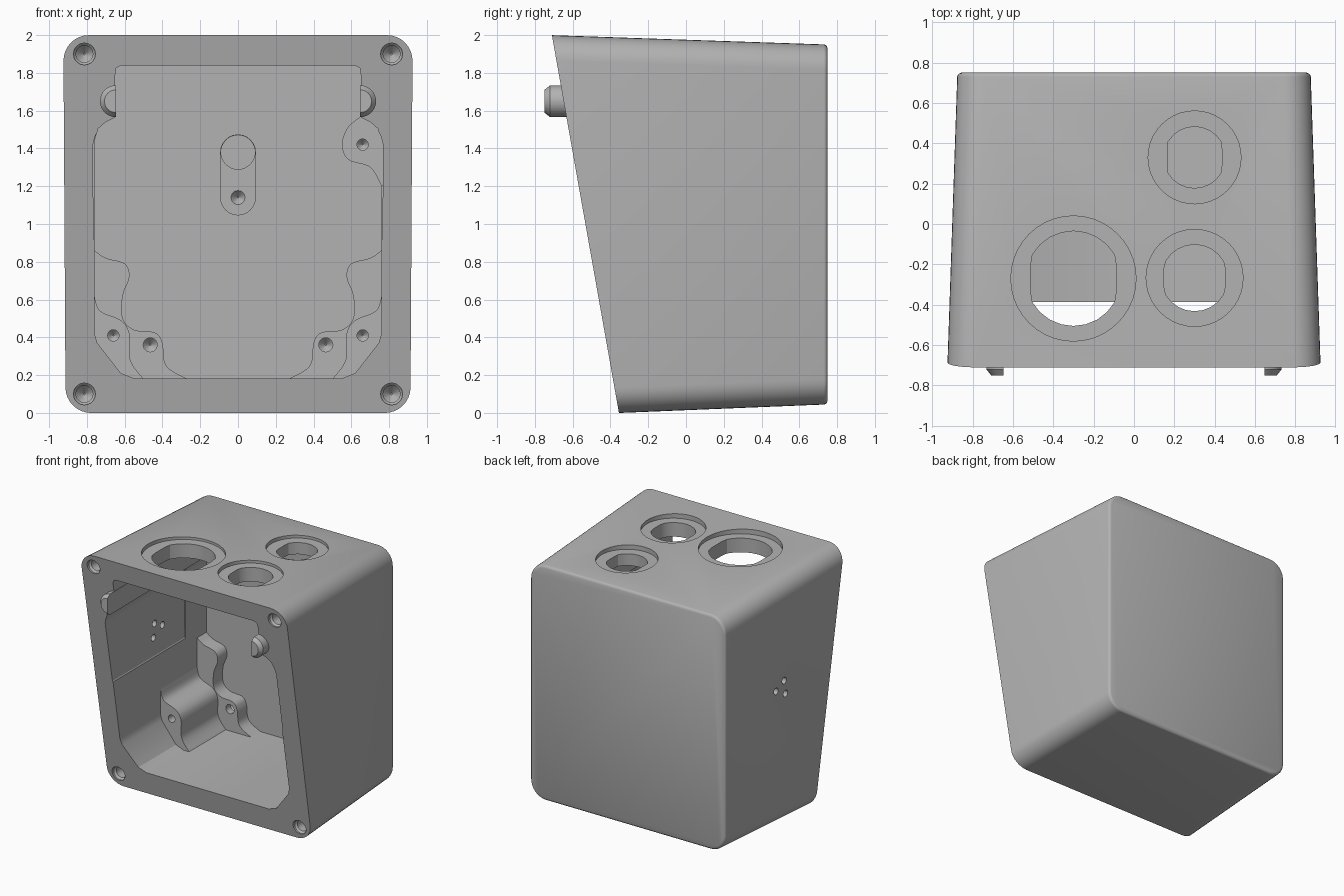
import bpy, bmesh
from math import cos, sin, pi
from mathutils import Vector

old = bpy.data.objects.get("Cube")
if old:
    bpy.data.objects.remove(old, do_unlink=True)

GREY = (0.45, 0.45, 0.45, 1)
mat = bpy.data.materials.new("plain grey")
mat.use_nodes = True
mat.diffuse_color = GREY
mat.node_tree.nodes["Principled BSDF"].inputs["Base Color"].default_value = GREY


def loft(name, loops):
    """Closed solid through loops with equal point counts."""
    bm = bmesh.new()
    rings = [[bm.verts.new(p) for p in loop] for loop in loops]
    n = len(rings[0])
    for a, b in zip(rings, rings[1:]):
        for i in range(n):
            bm.faces.new((a[i], a[(i + 1) % n], b[(i + 1) % n], b[i]))
    bm.faces.new(rings[0])
    bm.faces.new(rings[-1])
    bmesh.ops.recalc_face_normals(bm, faces=bm.faces)
    me = bpy.data.meshes.new(name)
    bm.to_mesh(me)
    bm.free()
    me.materials.append(mat)
    ob = bpy.data.objects.new(name, me)
    bpy.context.collection.objects.link(ob)
    return ob


def place(u, v, a, axis):
    return {"X": (a, u, v), "Y": (u, a, v), "Z": (u, v, a)}[axis]


def prism(name, pts, axis, start, end):
    return loft(name, [[place(u, v, a, axis) for u, v in pts] for a in (start, end)])


def circle(cu, cv, r, n=32, flat=9):
    return [(cu + max(-flat, min(flat, r * cos(2 * pi * i / n))),
             cv + r * sin(2 * pi * i / n)) for i in range(n)]


def capsule(cu, low, high, r, n=12):
    arc = [(r * cos(pi * i / n), r * sin(pi * i / n)) for i in range(n + 1)]
    return [(cu + x, high + y) for x, y in arc] + [(cu - x, low - y) for x, y in arc]


def spline(pts, steps=6):
    """Smooth open curve through the points."""
    p = [Vector(q) for q in [pts[0]] + pts + [pts[-1]]]
    out = []
    for a, b, c, d in zip(p, p[1:], p[2:], p[3:]):
        for i in range(steps):
            t = i / steps
            out.append(tuple(0.5 * (2 * b + (c - a) * t + (2 * a - 5 * b + 4 * c - d) * t ** 2
                                    + (3 * b - a - 3 * c + d) * t ** 3)))
    return out + [pts[-1]]


def mirrored(pts, s):
    return [(s * u, v) for u, v in pts]


def cut(target, cutter, mode="DIFFERENCE"):
    mod = target.modifiers.new("cut", "BOOLEAN")
    mod.operation, mod.object, mod.solver = mode, cutter, "EXACT"
    dg = bpy.context.evaluated_depsgraph_get()
    me = bpy.data.meshes.new_from_object(target.evaluated_get(dg))
    target.modifiers.clear()
    target.data = me
    bpy.data.objects.remove(cutter, do_unlink=True)


def drill(target, x, z, r, start, depth):
    """Blind hole along y with a conical end."""
    rings = [(start - 0.5, r), (start + depth, r), (start + depth + r, r * 0.1)]
    cut(target, loft("drill", [[place(u, v, y, "Y") for u, v in circle(x, z, k, 20)]
                               for y, k in rings]))


# Tapered housing with rounded corners and a softened back edge
BACK = 0.75


def hull_ring(y, inset):
    t = BACK - y
    w, top, low = 0.875 + 0.034 * t - inset, 1.95 + 0.034 * t - inset, 0.045 - 0.041 * t + inset
    r, pts = 0.135 - inset, []
    corners = [(w - r, top - r), (r - w, top - r), (r - w, low + r), (w - r, low + r)]
    for q, (cx, cz) in enumerate(corners):
        for i in range(9):
            a = (q + i / 8) * pi / 2
            pts.append((cx + r * cos(a), y, cz + r * sin(a)))
    return pts


housing = loft("housing", [hull_ring(y, k) for y, k in
                           [(-0.8, 0), (0.73, 0), (0.738, 0.002), (0.745, 0.008), (BACK, 0.02)]])

# Slanted front
bm = bmesh.new()
bm.from_mesh(housing.data)
res = bmesh.ops.bisect_plane(bm, geom=bm.verts[:] + bm.edges[:] + bm.faces[:],
                             plane_co=(0, -0.355, 0), plane_no=(0, -2, -0.355), clear_outer=True)
bmesh.ops.contextual_create(bm, geom=[e for e in res["geom_cut"]
                                      if isinstance(e, bmesh.types.BMEdge)])
bmesh.ops.recalc_face_normals(bm, faces=bm.faces)
bm.to_mesh(housing.data)
bm.free()

# Main cavity and the thinned side walls
WALL = 0.68
half = [(0.62, 1.84), (0.645, 1.825), (0.65, 1.79), (0.65, 1.565), (0.7, 1.54), (0.74, 1.505),
        (0.76, 1.44), (0.76, 0.42), (0.745, 0.37), (0.62, 0.21), (0.55, 0.183)]
cut(housing, prism("cavity", half + mirrored(half, -1)[::-1], "Y", -1, WALL))
side = [(0.765, 0.92), (0.73, 0.87), (0.73, 1.5), (0.755, 1.47), (0.768, 1.42)]
for s in (-1, 1):
    cut(housing, prism("side_recess", mirrored(side, s), "Y", -1, 0.41))

# Keyhole slot in the back wall
cut(housing, prism("slot", capsule(0, 1.14, 1.38, 0.092), "Y", 0.5, WALL + 0.02))
cut(housing, prism("slot_end", circle(0, 1.38, 0.09), "Y", 0.5, WALL + 0.03))
drill(housing, 0, 1.14, 0.037, WALL, 0.02)

# Top openings: shallow round seat, then a hole with two flats
for x, y, seat, r, flat, z in [(-0.3, -0.27, 0.31, 0.235, 0.212, 1.955),
                               (0.3, -0.267, 0.24, 0.165, 0.152, 1.955),
                               (0.3, 0.33, 0.23, 0.152, 0.135, 1.935)]:
    cut(housing, prism("seat", circle(x, y, seat, 40), "Z", z, 2.2))
    cut(housing, prism("opening", circle(x, y, r, 24, flat), "Z", 1.7, 2.2))

# Screw holes in the rim corners
for s in (-1, 1):
    for z, front in ((1.9, -0.69), (0.1, -0.37)):
        drill(housing, s * 0.813, z, 0.058, front, 0.02)
        drill(housing, s * 0.813, z, 0.045, front, 0.25)

# Three small sound holes in the right wall
for y, z in ((0.025, 1.18), (0.125, 1.13), (0.01, 1.07)):
    cut(housing, prism("sound_hole", circle(y, z, 0.027, 16), "X", -1.1, -0.6))

# Stepped screw bosses in the lower corners
deep = spline([(0.76, 0.86), (0.7, 0.82), (0.6, 0.79), (0.575, 0.72), (0.61, 0.62), (0.61, 0.5),
               (0.55, 0.44), (0.44, 0.425), (0.4, 0.37), (0.38, 0.25), (0.27, 0.18)])
near = spline([(0.76, 0.62), (0.73, 0.54), (0.62, 0.49), (0.575, 0.42), (0.57, 0.28), (0.5, 0.18)])
edge = [(0.5, 0.14), (0.64, 0.16), (0.8, 0.36)]
parts = [housing]
for s, word in ((1, "left"), (-1, "right")):
    low = prism(word + "_deep_boss", mirrored(deep + edge, s), "Y", 0.56, 0.7)
    drill(low, s * 0.465, 0.36, 0.037, 0.56, 0.06)
    tall = prism(word + "_near_boss", mirrored(near + edge, s), "Y", 0.09, 0.7)
    drill(tall, s * 0.66, 0.41, 0.03, 0.09, 0.2)
    parts += [low, tall]

# Upper boss on the left wall
upper = spline([(0.65, 1.57), (0.58, 1.51), (0.55, 1.42), (0.585, 1.34), (0.7, 1.3), (0.76, 1.2)])
boss = prism("upper_boss", upper + [(0.8, 1.2), (0.8, 1.57)], "Y", 0.09, 0.7)
drill(boss, 0.66, 1.42, 0.03, 0.09, 0.2)
parts.append(boss)

# Half-round locating pegs with tapered tips
for s, word in ((1, "left"), (-1, "right")):
    arc = [(cos(pi * (i / 16 - 0.5)), sin(pi * (i / 16 - 0.5))) for i in range(17)]
    parts.append(loft(word + "_peg", [[(s * (0.647 + k * c), y, 1.65 + k * d) for c, d in arc]
                                      for y, k in ((-0.75, 0.06), (-0.72, 0.084), (-0.4, 0.084))]))

# Smooth curves, sharp edges
bpy.ops.object.select_all(action="DESELECT")
for ob in parts:
    ob.select_set(True)
bpy.context.view_layer.objects.active = housing
bpy.ops.object.shade_smooth_by_angle(angle=0.5)
